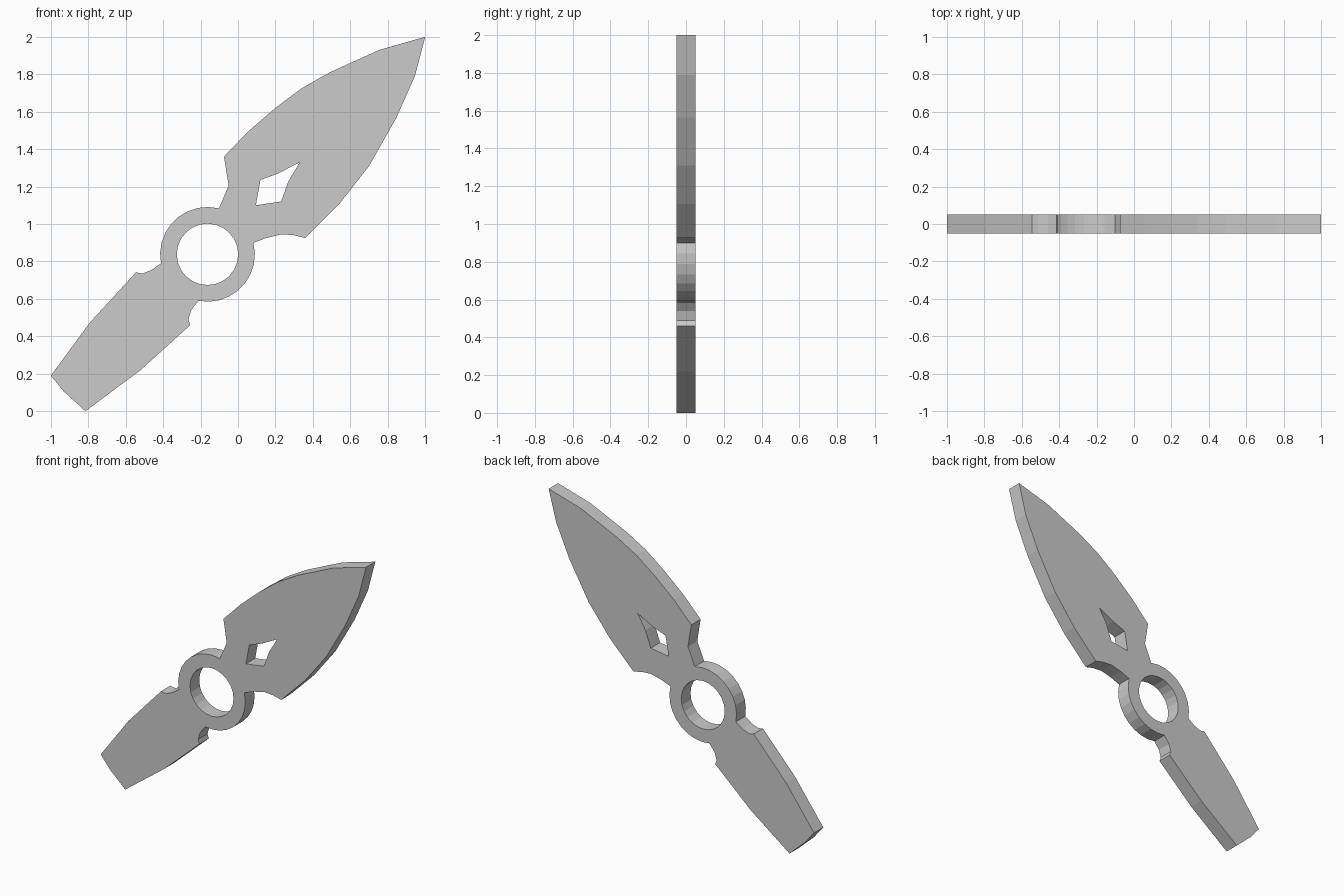
import bpy
import bmesh
from math import cos, sin, radians

if "Cube" in bpy.data.objects:
    bpy.data.objects.remove(bpy.data.objects["Cube"])

CENTRE = (-0.163, 0.838)
HALF_THICKNESS = 0.05


def arc(radius, start, end, steps):
    return [(CENTRE[0] + radius * cos(radians(start + (end - start) * i / steps)),
             CENTRE[1] + radius * sin(radians(start + (end - start) * i / steps)))
            for i in range(steps + 1)]


# Upper edge of the leaf blade, tip to neck
blade_top = [(1, 2), (.755, 1.93), (.49, 1.81), (.34, 1.725), (.2, 1.62),
             (.055, 1.495), (-.075, 1.36), (-.05, 1.205)]
# Tapered handle with scooped shoulders
handle = [(-.46, .755), (-.51, .735), (-.545, .742), (-.79, .475), (-1, .19),
          (-.93, .105), (-.815, 0), (-.52, .22), (-.255, .46),
          (-.265, .49), (-.25, .54)]
# Lower edge of the leaf blade, neck to tip
blade_bottom = [(.15, .925), (.23, .945), (.3, .94), (.36, .925), (.54, 1.105),
                (.7, 1.31), (.845, 1.565), (.945, 1.79)]
outline = (blade_top + arc(.253, 76, 191, 9) + handle
           + arc(.253, 259, 374, 9) + blade_bottom)

# Finger hole and kite-shaped cut-out
ring_hole = arc(.164, 0, 345, 23)
kite_hole = [(.33, 1.33), (.215, 1.27), (.12, 1.235), (.095, 1.10),
             (.23, 1.12), (.27, 1.23)]

# Filled profile, extruded to a flat plate
curve = bpy.data.curves.new("knife_profile", 'CURVE')
curve.dimensions = '2D'
curve.fill_mode = 'BOTH'
curve.extrude = HALF_THICKNESS
for loop in (outline, ring_hole, kite_hole):
    spline = curve.splines.new('POLY')
    spline.points.add(len(loop) - 1)
    for point, (x, z) in zip(spline.points, loop):
        point.co = (x, z, 0, 1)
    spline.use_cyclic_u = True
    spline.use_smooth = False

knife = bpy.data.objects.new("throwing_knife", curve)
bpy.context.collection.objects.link(knife)
knife.rotation_euler.x = radians(90)
bpy.context.view_layer.objects.active = knife
knife.select_set(True)
bpy.ops.object.convert(target='MESH')

# Weld caps to the rim and keep faces flat
bm = bmesh.new()
bm.from_mesh(knife.data)
bmesh.ops.remove_doubles(bm, verts=bm.verts, dist=0.0005)
bmesh.ops.recalc_face_normals(bm, faces=bm.faces)
for face in bm.faces:
    face.smooth = False
bm.to_mesh(knife.data)
bm.free()
